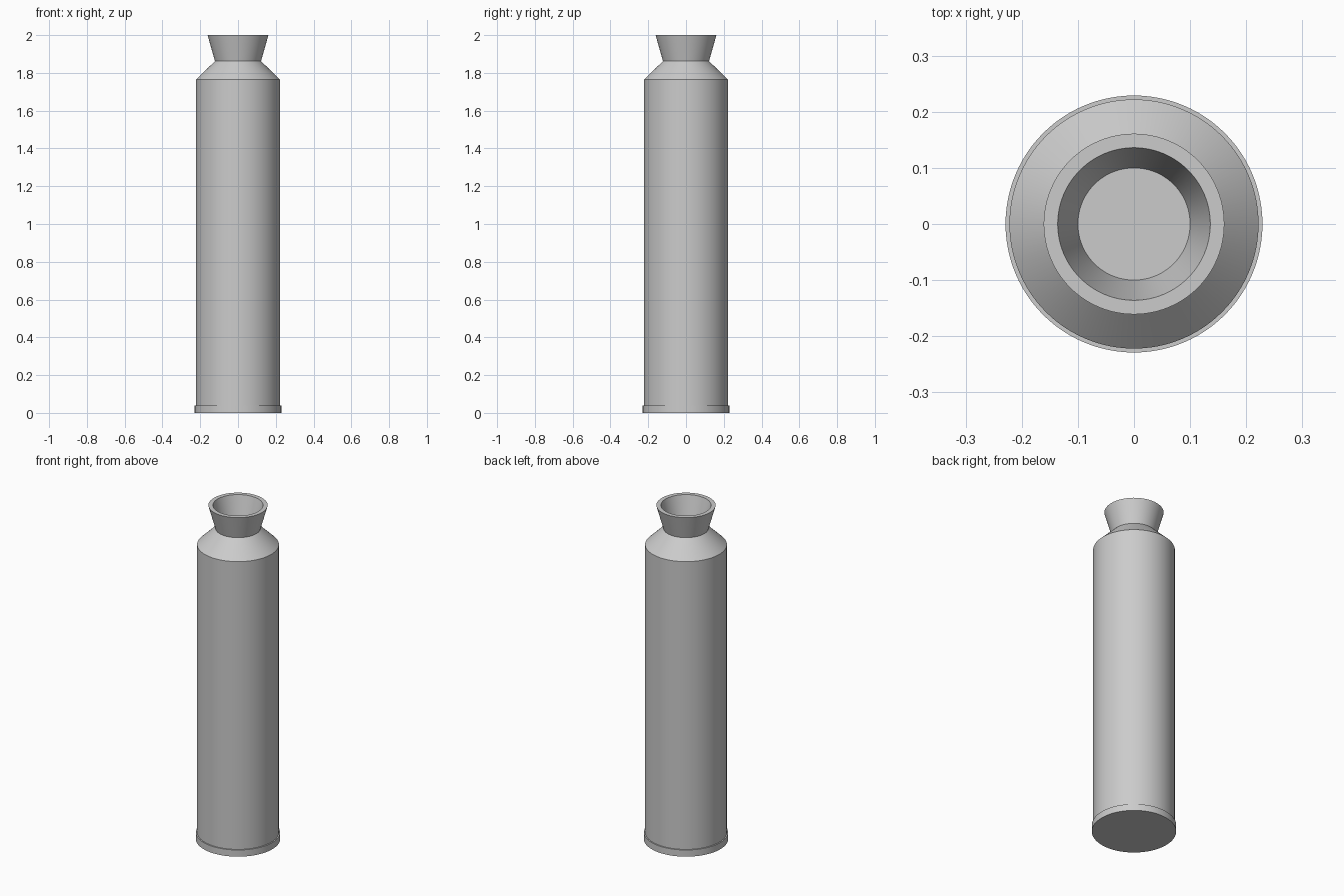
import bpy
import bmesh
import math

SIDES = 96

cube = bpy.data.objects.get("Cube")
if cube:
    bpy.data.objects.remove(cube, do_unlink=True)

grey = bpy.data.materials.new("light_grey")
grey.use_nodes = True
grey.diffuse_color = (0.6, 0.6, 0.6, 1)
grey.node_tree.nodes["Principled BSDF"].inputs["Base Color"].default_value = (0.6, 0.6, 0.6, 1)


def lathe(name, profile):
    """Spin a (radius, z) profile around z, with both ends capped by discs."""
    bm = bmesh.new()
    rings = []
    for r, z in profile:
        angles = [2 * math.pi * i / SIDES for i in range(SIDES)]
        rings.append([bm.verts.new((r * math.cos(a), r * math.sin(a), z)) for a in angles])
    for low, high in zip(rings, rings[1:]):
        for i in range(SIDES):
            j = (i + 1) % SIDES
            bm.faces.new((low[i], low[j], high[j], high[i]))
    bm.faces.new(rings[0][::-1])
    bm.faces.new(rings[-1])
    bmesh.ops.recalc_face_normals(bm, faces=bm.faces[:])
    mesh = bpy.data.meshes.new(name)
    bm.to_mesh(mesh)
    bm.free()
    mesh.materials.append(grey)
    obj = bpy.data.objects.new(name, mesh)
    bpy.context.collection.objects.link(obj)
    bpy.ops.object.select_all(action="DESELECT")
    obj.select_set(True)
    bpy.context.view_layer.objects.active = obj
    bpy.ops.object.shade_smooth_by_angle(angle=math.radians(20))
    return obj


# Casing in one piece: base rim, straight body, sloped shoulder,
# flared nozzle and the tapered recess inside it
lathe("motor_casing", [
    (0.229, 0.0),
    (0.229, 0.04),
    (0.222, 0.04),
    (0.222, 1.765),
    (0.122, 1.862),
    (0.161, 2.0),
    (0.136, 2.0),
    (0.1, 1.862),
])
